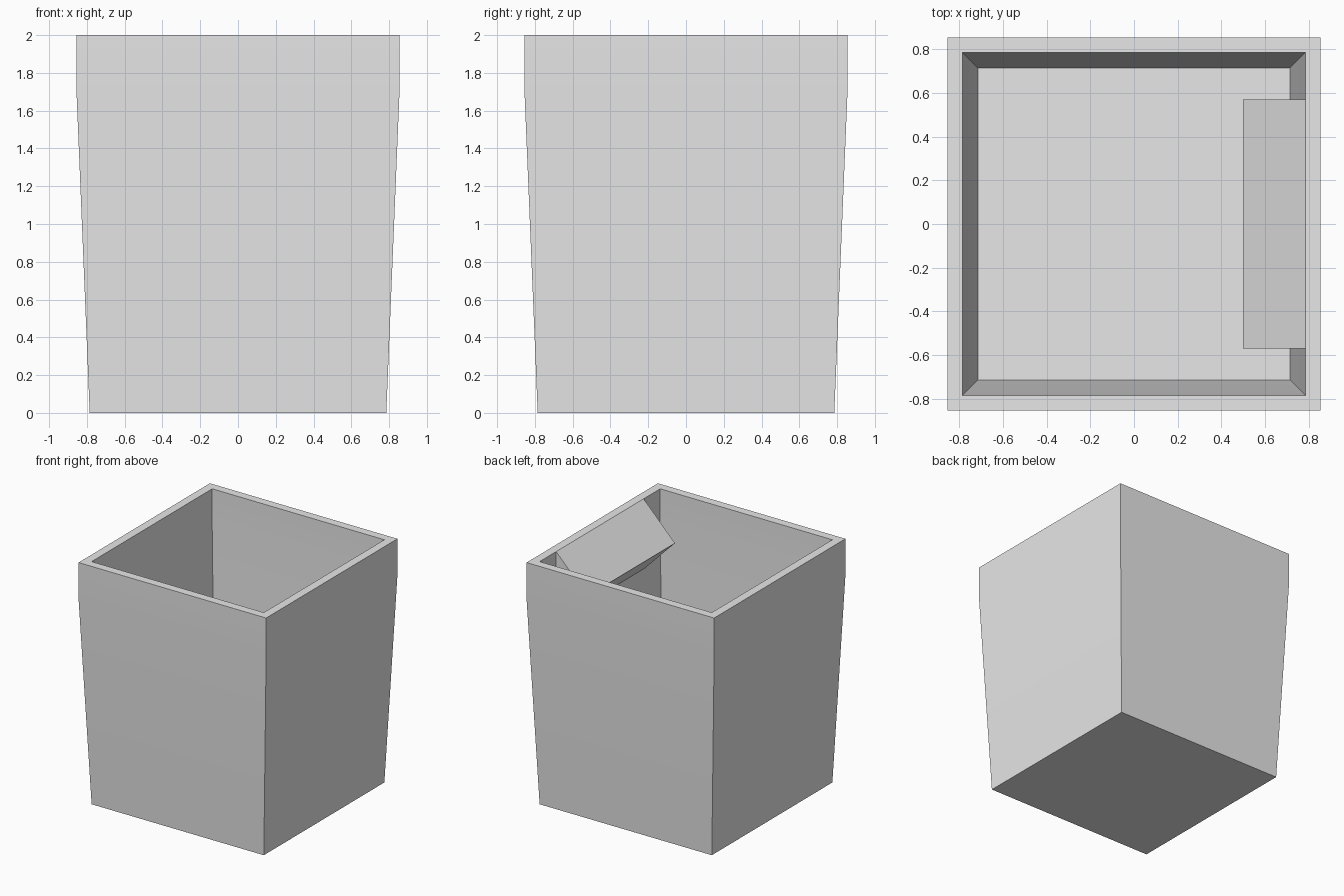
import bpy
import bmesh
from math import radians

cube = bpy.data.objects.get("Cube")
if cube:
    bpy.data.objects.remove(cube, do_unlink=True)

GREY = (0.8, 0.8, 0.8, 1.0)
grey = bpy.data.materials.new("light_grey")
grey.use_nodes = True
grey.diffuse_color = GREY
grey.node_tree.nodes["Principled BSDF"].inputs["Base Color"].default_value = GREY


def add_object(name, bm):
    bmesh.ops.recalc_face_normals(bm, faces=bm.faces)
    mesh = bpy.data.meshes.new(name)
    bm.to_mesh(mesh)
    bm.free()
    mesh.materials.append(grey)
    obj = bpy.data.objects.new(name, mesh)
    bpy.context.collection.objects.link(obj)
    bpy.ops.object.select_all(action='DESELECT')
    obj.select_set(True)
    bpy.context.view_layer.objects.active = obj
    bpy.ops.object.shade_smooth_by_angle(angle=radians(30))
    return obj


def loft(bm, rings):
    """Skin closed rings of points in order and cap both ends."""
    loops = [[bm.verts.new(p) for p in ring] for ring in rings]
    n = len(loops[0])
    for a, b in zip(loops, loops[1:]):
        for i in range(n):
            j = (i + 1) % n
            bm.faces.new((a[i], a[j], b[j], b[i]))
    bm.faces.new(loops[0])
    bm.faces.new(loops[-1])


def square(half, z):
    return [(-half, -half, z), (half, -half, z), (half, half, z), (-half, half, z)]


# Tapered square bin: up the outside, over the rim, down to the inner floor
profile = [(0.785, 0), (0.855, 1.7), (0.855, 2), (0.785, 2), (0.785, 1.7), (0.715, 0.07)]
bm = bmesh.new()
loft(bm, [square(half, z) for half, z in profile])
add_object("bin_body", bm)

# Triangular ledge on the inner left wall
ledge = [(0.785, 2.0), (0.5, 1.71), (0.785, 1.42)]
bm = bmesh.new()
loft(bm, [[(x, y, z) for x, z in ledge] for y in (-0.57, 0.57)])
add_object("inner_ledge", bm)
